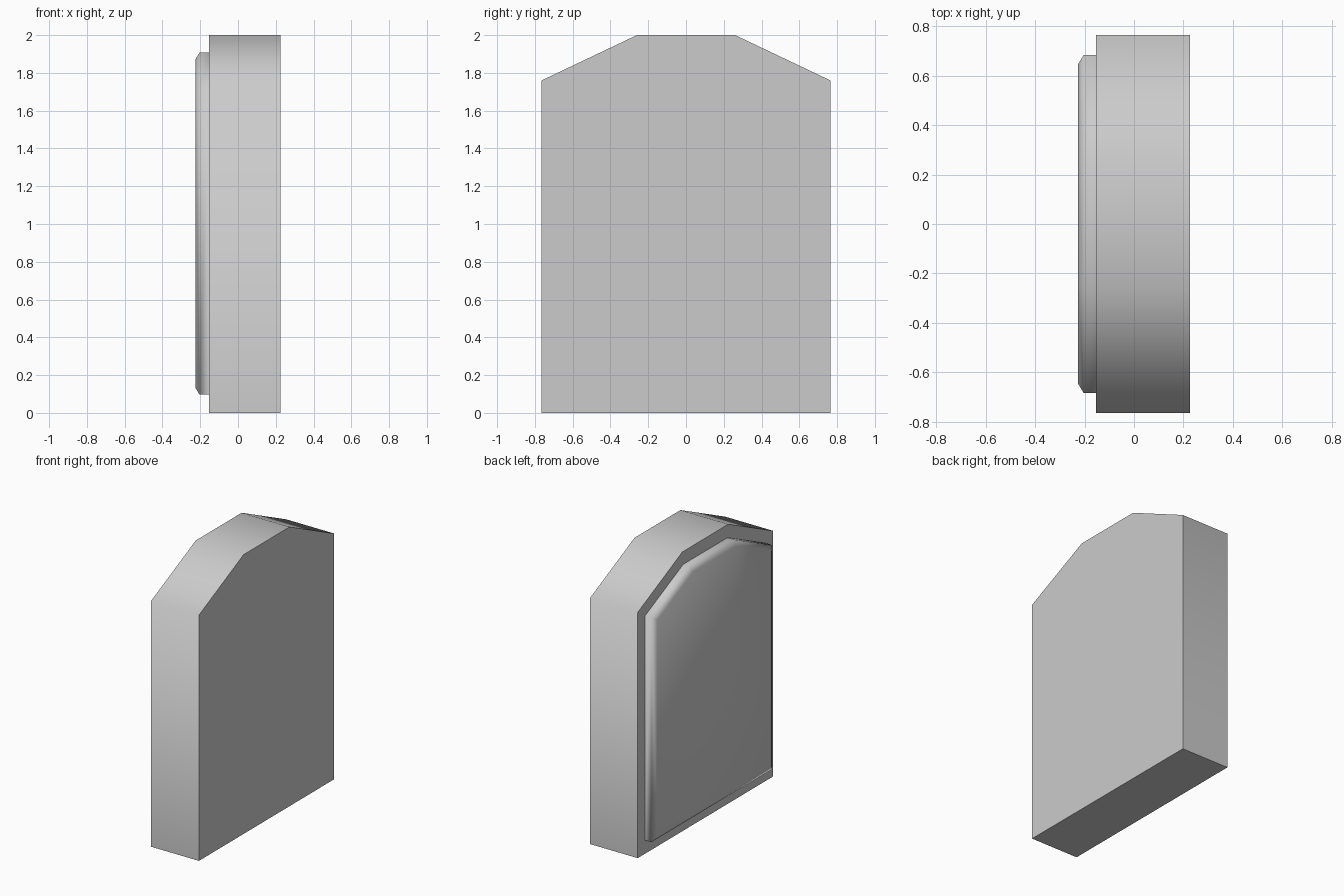
import bpy, bmesh
from math import radians

if "Cube" in bpy.data.objects:
    bpy.data.objects.remove(bpy.data.objects["Cube"])

def mirrored(half):
    """Closed outline from the right-hand (y, z) points."""
    return half + [(-y, z) for y, z in reversed(half)]

def slab(name, half, x_back, x_face, chamfer=None):
    """Extrude a y-z outline along x; optionally chamfer the far face."""
    bm = bmesh.new()
    base = bm.faces.new([bm.verts.new((x_back, y, z)) for y, z in mirrored(half)])
    out = bmesh.ops.extrude_face_region(bm, geom=[base], use_keep_orig=True)
    moved = [g for g in out["geom"] if isinstance(g, bmesh.types.BMVert)]
    bmesh.ops.translate(bm, verts=moved, vec=(x_face - x_back, 0, 0))
    bmesh.ops.recalc_face_normals(bm, faces=bm.faces[:])
    if chamfer:
        cap = [f for f in bm.faces
               if all(abs(v.co.x - x_face) < 1e-5 for v in f.verts)]
        bmesh.ops.inset_region(bm, faces=cap, thickness=chamfer[0],
                               depth=chamfer[1], use_even_offset=True)
    mesh = bpy.data.meshes.new(name)
    bm.to_mesh(mesh)
    bm.free()
    mesh.shade_smooth()
    mesh.set_sharp_from_angle(angle=radians(70))
    obj = bpy.data.objects.new(name, mesh)
    bpy.context.collection.objects.link(obj)
    return obj

# Main body with sloped shoulders
slab("body", [(0.765, 0), (0.765, 1.76), (0.26, 2.0)], 0.226, -0.153)

# Raised panel with chamfered rim on the -x side
slab("raised_panel", [(0.683, 0.097), (0.683, 1.703), (0.25, 1.907)],
     -0.153, -0.204, chamfer=(0.037, 0.022))
